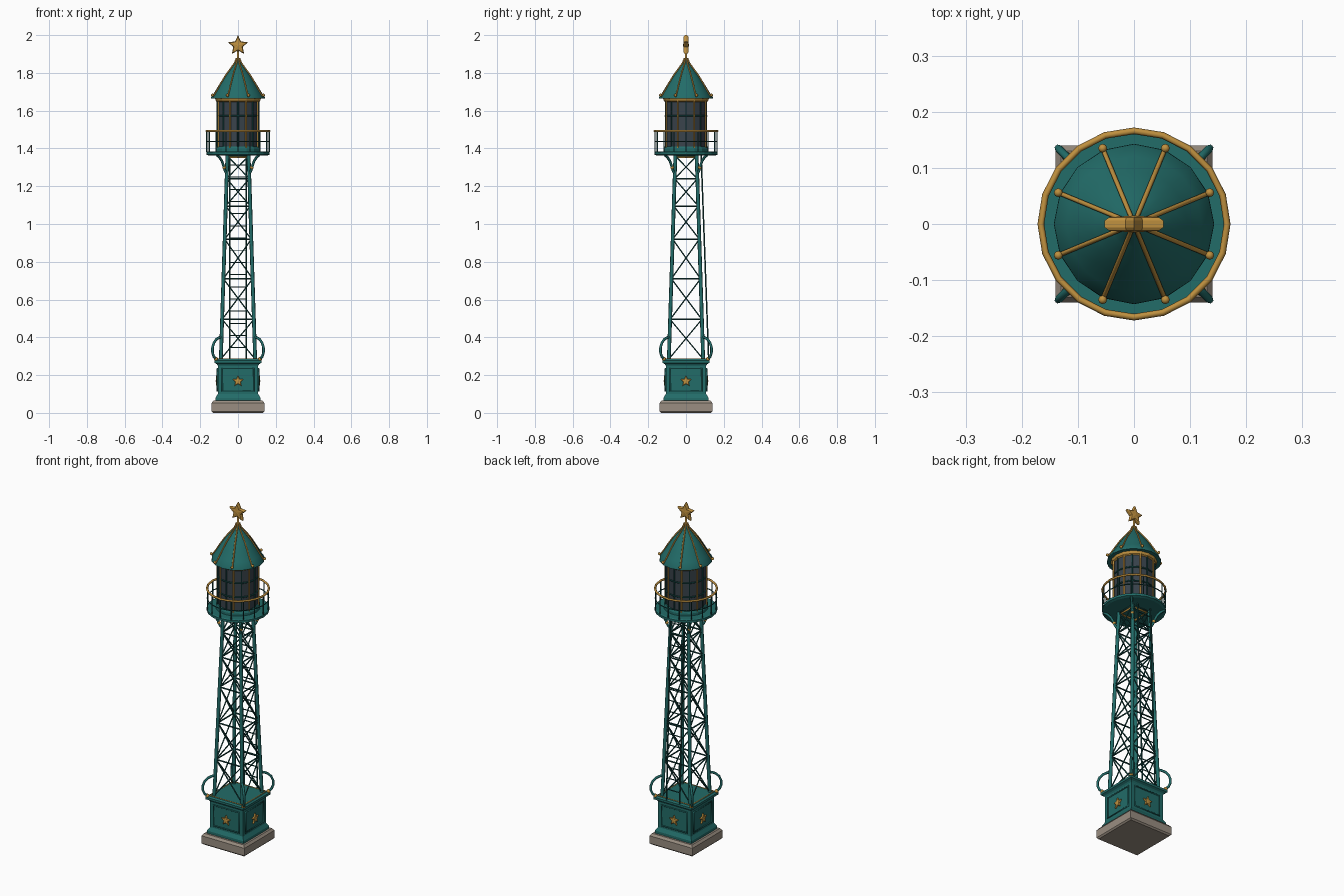
import bpy, bmesh
from math import sin, cos, pi, radians, sqrt
from mathutils import Matrix, Vector

if "Cube" in bpy.data.objects:
    bpy.data.objects.remove(bpy.data.objects["Cube"])


def material(name, rgb):
    m = bpy.data.materials.new(name)
    m.diffuse_color = (*rgb, 1)
    m.use_nodes = True
    m.node_tree.nodes["Principled BSDF"].inputs["Base Color"].default_value = m.diffuse_color
    return m


TEAL = material("teal_paint", (0.016, 0.15, 0.14))
DARK = material("dark_teal_iron", (0.008, 0.07, 0.065))
GOLD = material("gold", (0.52, 0.28, 0.05))
STONE = material("stone", (0.32, 0.27, 0.22))
GLASS = material("dark_glass", (0.04, 0.055, 0.07))


def add(name, mesh, mat):
    ob = bpy.data.objects.new(name, mesh)
    mesh.materials.clear()
    mesh.materials.append(mat)
    bpy.context.collection.objects.link(ob)
    return ob


def finish(name, bm, mat, smooth=None):
    bmesh.ops.recalc_face_normals(bm, faces=bm.faces)
    me = bpy.data.meshes.new(name)
    bm.to_mesh(me)
    bm.free()
    ob = add(name, me, mat)
    if smooth:
        bpy.ops.object.select_all(action='DESELECT')
        ob.select_set(True)
        bpy.context.view_layer.objects.active = ob
        bpy.ops.object.shade_smooth_by_angle(angle=radians(smooth))
    return ob


def lathe(name, prof, n, mat, smooth=None, square=False):
    """Closed solid from (radius, z) pairs; square=True reads radius as half width."""
    bm = bmesh.new()
    k, off = (sqrt(2), pi / 4) if square else (1, 0)
    rings = [[bm.verts.new((r * k * cos(off + 2 * pi * i / n), r * k * sin(off + 2 * pi * i / n), z))
              for i in range(n)] for r, z in prof]
    for a, b in zip(rings, rings[1:]):
        for i in range(n):
            j = (i + 1) % n
            bm.faces.new((a[i], a[j], b[j], b[i]))
    bm.faces.new(rings[0])
    bm.faces.new(rings[-1])
    return finish(name, bm, mat, smooth)


def tubes(name, paths, r, mat, cyclic=False, res=1):
    """All paths become round bars in one mesh."""
    cu = bpy.data.curves.new(name, 'CURVE')
    cu.dimensions = '3D'
    cu.bevel_depth, cu.bevel_resolution, cu.use_fill_caps = r, res, True
    for p in paths:
        s = cu.splines.new('POLY')
        s.points.add(len(p) - 1)
        for pt, c in zip(s.points, p):
            pt.co = (*c, 1)
        s.use_cyclic_u = cyclic
    tmp = bpy.data.objects.new("tmp", cu)
    bpy.context.collection.objects.link(tmp)
    dg = bpy.context.evaluated_depsgraph_get()
    me = bpy.data.meshes.new_from_object(tmp.evaluated_get(dg))
    bpy.data.objects.remove(tmp)
    return add(name, me, mat)


def balls(name, pts, r, mat):
    bm = bmesh.new()
    for p in pts:
        bmesh.ops.create_uvsphere(bm, u_segments=8, v_segments=6, radius=r,
                                  matrix=Matrix.Translation(p))
    return finish(name, bm, mat, 60)


def star(name, r, half, mat, mats):
    """Bevelled five-pointed star facing -y, one copy per matrix."""
    bm = bmesh.new()
    for m in mats:
        def ring(s, y):
            return [bm.verts.new(m @ Vector((s * q * sin(pi * i / 5), y, s * q * cos(pi * i / 5))))
                    for i in range(10) for q in [r if i % 2 == 0 else r * 0.48]]
        R = [ring(0.85, -half * 0.8), ring(1, -half * 0.4), ring(1, half * 0.4), ring(0.85, half * 0.8)]
        for a, b in zip(R, R[1:]):
            for i in range(10):
                bm.faces.new((a[i], a[i - 1], b[i - 1], b[i]))
        for a, y in ((R[0], -half), (R[3], half)):
            c = bm.verts.new(m @ Vector((0, y, 0)))
            for i in range(10):
                bm.faces.new((a[i], a[i - 1], c))
    return finish(name, bm, mat)


def circle(r, z, n):
    return [(r * cos(2 * pi * i / n), r * sin(2 * pi * i / n), z) for i in range(n)]


def polar(r, a, z):
    return (r * cos(a), r * sin(a), z)


def square(h, z):
    return [(-h, -h, z), (h, -h, z), (h, h, z), (-h, h, z)]


SIDES = [Matrix.Rotation(i * pi / 2, 4, 'Z') for i in range(4)]
CORNERS = [(1, 1), (-1, 1), (-1, -1), (1, -1)]

# stone footing and square pedestal
lathe("stone_footing", [(0.132, 0), (0.14, 0.008), (0.14, 0.052), (0.13, 0.065)], 4, STONE, square=True)
lathe("pedestal", [(0.119, 0.065), (0.119, 0.08), (0.11, 0.095), (0.107, 0.1), (0.107, 0.25),
                   (0.112, 0.258), (0.124, 0.265), (0.124, 0.278), (0.115, 0.285)], 4, TEAL, square=True)

# raised panel frames and stars on each pedestal side
frames = [[tuple(m @ Vector((x, -0.108, z))) for x, z in
           ((-0.083, 0.115), (0.083, 0.115), (0.083, 0.235), (-0.083, 0.235))] for m in SIDES]
tubes("pedestal_panel_frames", frames, 0.005, TEAL, True)
star("pedestal_stars", 0.031, 0.007, GOLD,
     [m @ Matrix.Translation((0, -0.111, 0.168)) for m in SIDES])
tubes("pedestal_gold_trim", [square(0.108, 0.284)], 0.004, GOLD, True)

# four leaning legs
Z0, Z1 = 0.28, 1.37


def half(z):
    return 0.091 + (0.056 - 0.091) * (z - Z0) / (Z1 - Z0)


tubes("tower_legs", [[(sx * half(z), sy * half(z), z) for z in (Z0, Z1)] for sx, sy in CORNERS],
      0.010, TEAL, res=2)

# lattice bracing
levels = [0.285, 0.495, 0.71, 0.92, 1.095, 1.24, 1.36]
tubes("lattice_horizontals", [square(half(z), z) for z in levels[1:]], 0.0045, DARK, True)
braces = []
for a, b in zip(levels, levels[1:]):
    for m in SIDES:
        for s in (-1, 1):
            braces.append([tuple(m @ Vector((-s * half(a), -half(a), a))),
                           tuple(m @ Vector((s * half(b), -half(b), b)))])
tubes("lattice_diagonals", braces, 0.0038, DARK)
balls("lattice_rivets", [m @ Vector((0, -half(z) - 0.001, z)) for m in SIDES
                         for z in [a + (b - a) * half(a) / (half(a) + half(b))
                                   for a, b in zip(levels, levels[1:])]], 0.006, DARK)

# rear ladder


def ladder_y(z):
    return 0.12 - 0.04 * (z - Z0) / (Z1 - Z0)


tubes("ladder_rails", [[(s * 0.043, ladder_y(z), z) for z in (Z0, Z1)] for s in (-1, 1)], 0.0045, DARK)
tubes("ladder_rungs", [[(s * 0.043, ladder_y(z), z) for s in (-1, 1)]
                       for z in [0.345 + 0.0645 * i for i in range(16)]], 0.003, DARK)

# curved corner scrolls at the foot and brackets under the gallery


def corner_paths(pts):
    return [[(sx * d, sy * d, z) for d, z in pts] for sx, sy in CORNERS]


tubes("foot_scrolls", corner_paths([(0.116, 0.285), (0.128, 0.298), (0.135, 0.32), (0.135, 0.345),
                                    (0.128, 0.37), (0.116, 0.388), (0.102, 0.398), (0.086, 0.403)]),
      0.007, TEAL)
balls("foot_scroll_knobs", [(sx * 0.117, sy * 0.117, 0.285) for sx, sy in CORNERS], 0.011, GOLD)
tubes("gallery_brackets", corner_paths([(0.06, 1.265), (0.07, 1.285), (0.077, 1.31), (0.086, 1.335),
                                        (0.098, 1.353), (0.113, 1.366)]), 0.007, TEAL)
balls("bracket_knobs", [(sx * 0.073, sy * 0.073, 1.3) for sx, sy in CORNERS], 0.010, GOLD)
tubes("tower_head_gold_frame", [square(0.05, 1.354)], 0.006, GOLD, True)

# round gallery with railing
lathe("gallery_deck", [(0.155, 1.362), (0.168, 1.367), (0.168, 1.38), (0.16, 1.384)], 20, TEAL)
posts = [2 * pi * i / 16 for i in range(16)]
tubes("railing_posts", [[polar(0.165, a, 1.38), polar(0.165, a, 1.493)] for a in posts], 0.0035, DARK)
tubes("railing_mid_rail", [circle(0.165, 1.437, 20)], 0.003, DARK, True)
tubes("railing_top_rail", [circle(0.166, 1.493, 20)], 0.006, GOLD, True)

# lantern room
lathe("lantern_base", [(0.12, 1.382), (0.12, 1.398), (0.114, 1.41), (0.1, 1.412)], 16, TEAL)
lathe("lantern_glass", [(0.108, 1.405), (0.108, 1.66)], 16, GLASS)
tubes("lantern_mullions", [[polar(0.109, a, 1.4), polar(0.109, a, 1.655)] for a in posts[::2]], 0.004, DARK)
ribs = [pi / 8 + i * pi / 4 for i in range(8)]
tubes("lantern_gold_bars", [[polar(0.113, a, 1.4), polar(0.113, a, 1.655)] for a in ribs], 0.005, GOLD)
tubes("lantern_glazing_rings", [circle(0.11, z, 16) for z in (1.49, 1.573)], 0.004, DARK, True)
lathe("lantern_cornice", [(0.108, 1.645), (0.116, 1.65), (0.122, 1.665), (0.122, 1.675)], 16, GOLD)

# bell-shaped roof with eight ribs
roof = [(0.142, 1.672), (0.121, 1.703), (0.096, 1.745), (0.07, 1.785), (0.042, 1.82),
        (0.018, 1.85), (0.008, 1.875)]
lathe("roof", [(0.12, 1.664), (0.143, 1.664)] + roof, 16, TEAL, 40)
tubes("roof_ribs", [[polar(r + 0.001, a, z + 0.002) for r, z in roof] for a in ribs], 0.0042, GOLD)
balls("roof_rib_knobs", [polar(0.146, a, 1.682) for a in ribs], 0.008, GOLD)

# finial
lathe("finial_stem", [(0.011, 1.855), (0.013, 1.868), (0.006, 1.878), (0.005, 1.925)], 10, GOLD, 40)
star("finial_star", 0.055, 0.015, GOLD, [Matrix.Translation((0, 0, 1.945))])
